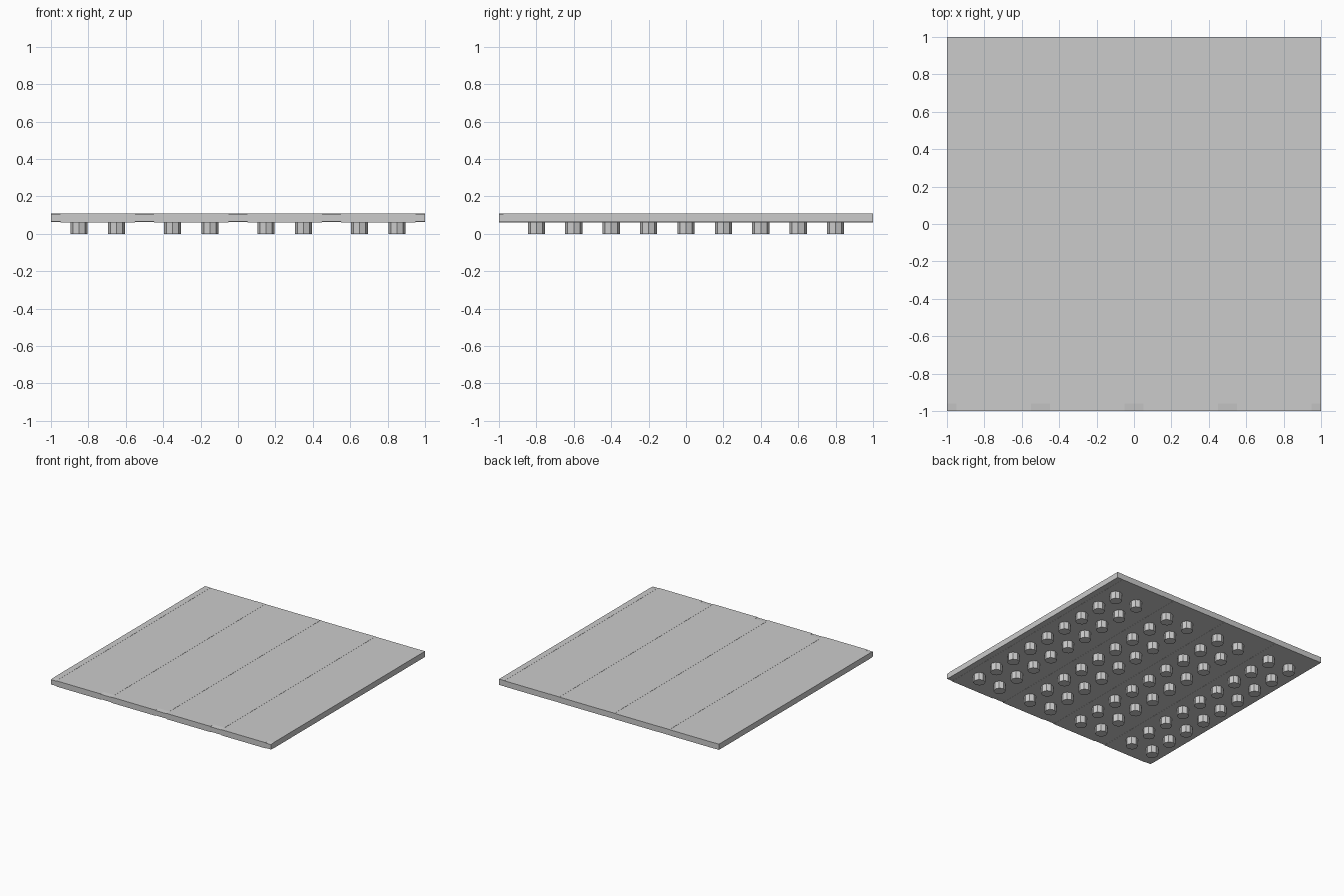
import bpy, bmesh

if "Cube" in bpy.data.objects:
    bpy.data.objects.remove(bpy.data.objects["Cube"])

Z0, Z1 = 0.061, 0.108   # underside and top of the slab
RAD = 0.046             # stud radius

grey = bpy.data.materials.new("plain grey")
grey.diffuse_color = (0.6, 0.6, 0.6, 1)
grey.use_nodes = True
grey.node_tree.nodes["Principled BSDF"].inputs["Base Color"].default_value = grey.diffuse_color


def finish(name, bm):
    bmesh.ops.recalc_face_normals(bm, faces=bm.faces)
    me = bpy.data.meshes.new(name)
    bm.to_mesh(me)
    bm.free()
    me.materials.append(grey)
    ob = bpy.data.objects.new(name, me)
    bpy.context.collection.objects.link(ob)
    return ob


def extrude_x(name, profile, x0, x1):
    """Side profile (y, z) pushed along x."""
    bm = bmesh.new()
    face = bm.faces.new([bm.verts.new((x0, y, z)) for y, z in profile])
    new = bmesh.ops.extrude_face_region(bm, geom=[face])["geom"]
    verts = [v for v in new if isinstance(v, bmesh.types.BMVert)]
    bmesh.ops.translate(bm, verts=verts, vec=(x1 - x0, 0, 0))
    return finish(name, bm)


# wide panels between the joint strips
panel = [(-1, Z0), (1, Z0), (1, Z1), (-1, Z1)]
for i, x in enumerate((-0.75, -0.25, 0.25, 0.75)):
    extrude_x(f"panel_{i + 1}", panel, x - 0.2, x + 0.2)

# joint strips, thinned at the front end
strip = [(-1, Z0 + 0.004), (-0.96, Z0 + 0.001), (1, Z0 + 0.001),
         (1, Z1 + 0.001), (-0.96, Z1 + 0.001), (-1, Z1 - 0.003)]
for i, x in enumerate((-1, -0.5, 0, 0.5, 1)):
    extrude_x(f"joint_strip_{i + 1}", strip, max(x - 0.05, -1), min(x + 0.05, 1))

# eight-sided studs under the panels
bm = bmesh.new()
for x in (-0.85, -0.65, -0.35, -0.15, 0.15, 0.35, 0.65, 0.85):
    for row in range(9):
        ring = bmesh.ops.create_cone(bm, cap_ends=True, segments=8, radius1=RAD,
                                     radius2=RAD, depth=Z0 + 0.002)["verts"]
        bmesh.ops.translate(bm, verts=ring, vec=(x, -0.8 + 0.2 * row, (Z0 + 0.002) / 2))
finish("studs", bm)
